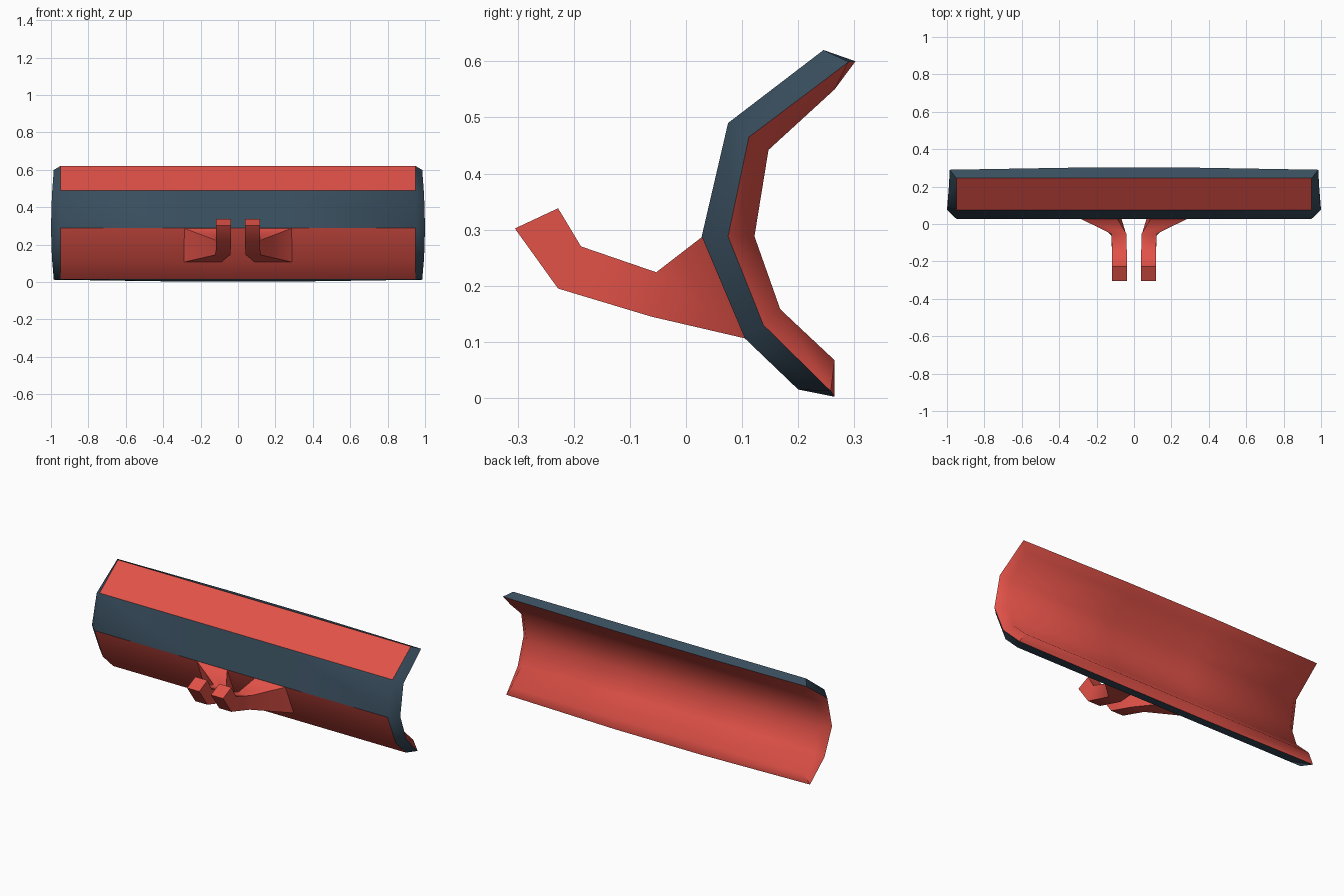
import bpy, bmesh, math

if "Cube" in bpy.data.objects:
    bpy.data.objects.remove(bpy.data.objects["Cube"])


def material(name, rgb):
    m = bpy.data.materials.new(name)
    m.diffuse_color = (*rgb, 1)
    m.use_nodes = True
    m.node_tree.nodes["Principled BSDF"].inputs["Base Color"].default_value = m.diffuse_color
    return m


RED = material("red_paint", (0.76, 0.084, 0.065))
SLATE = material("slate_blue_grey", (0.041, 0.077, 0.113))


def finish(bm, name, angle):
    """Make the object, smooth except on edges sharper than angle."""
    bmesh.ops.recalc_face_normals(bm, faces=bm.faces)
    for f in bm.faces:
        f.smooth = True
    for e in bm.edges:
        if len(e.link_faces) == 2:
            a, b = e.link_faces
            e.smooth = (e.calc_face_angle(0) < math.radians(angle)
                        and a.material_index == b.material_index)
    me = bpy.data.meshes.new(name)
    bm.to_mesh(me)
    bm.free()
    me.materials.append(RED)
    me.materials.append(SLATE)
    ob = bpy.data.objects.new(name, me)
    bpy.context.collection.objects.link(ob)
    return ob


# Curved blade: (y, z) profiles of the outer skin, the rim and the inner skin
outer = [(.245, .62), (.075, .49), (.028, .288), (.105, .106), (.2, .015)]
rim = [(.29, .599), (.112, .465), (.075, .288), (.138, .13), (.258, .012)]
inner = [(.265, .55), (.147, .442), (.122, .288), (.168, .158), (.265, .067)]
rim_x = [.985, .995, 1, .995, .985]
mid_tips = {0: (.302, .6), 4: (.265, .002)}

bm = bmesh.new()
cols_out, cols_in, cols_rim = [], [], []
for i, s in enumerate((-1, -.284, .284, 1)):
    end = i in (0, 3)
    cols_out.append([bm.verts.new((s * .95, *p)) for p in outer])
    cols_in.append([bm.verts.new((s * .95, *p)) for p in inner])
    cols_rim.append({k: bm.verts.new((s * rim_x[k], *(rim[k] if end else mid_tips[k])))
                     for k in (range(5) if end else (0, 4))})


def quad(a, b, c, d, mat):
    bm.faces.new((a, b, c, d)).material_index = mat


for i in range(3):
    for k in range(4):
        for cols, mat in ((cols_out, 1 if k == 1 else 0), (cols_in, 0)):
            quad(cols[i][k], cols[i][k + 1], cols[i + 1][k + 1], cols[i + 1][k], mat)
    # top and bottom edges
    for k in (0, 4):
        for cols, mat in ((cols_out, 1), (cols_in, 0)):
            quad(cols[i][k], cols_rim[i][k], cols_rim[i + 1][k], cols[i + 1][k], mat)
# end chamfers: slate outside, red inside
for i in (0, 3):
    for k in range(4):
        for cols, mat in ((cols_out, 1), (cols_in, 0)):
            quad(cols[i][k], cols_rim[i][k], cols_rim[i][k + 1], cols[i][k + 1], mat)
finish(bm, "plow_blade", 55)

# Mounting arms: stations of (top y, z), (bottom y, z), inner x, outer x
stations = [((-.228, .338), (-.305, .302), .038, .117),
            ((-.187, .27), (-.228, .195), .038, .117),
            ((-.053, .224), (-.062, .145), .04, .12),
            ((.03, .288), (.106, .106), .09, .29)]
for side, label in ((1, "right"), (-1, "left")):
    bm = bmesh.new()
    rings = [[bm.verts.new((side * x, *p)) for x, p in
              ((xi, top), (xo, top), (xo, bot), (xi, bot))]
             for top, bot, xi, xo in stations]
    for a, b in zip(rings, rings[1:]):
        for j in range(4):
            bm.faces.new((a[j], a[(j + 1) % 4], b[(j + 1) % 4], b[j]))
    bm.faces.new(rings[0])
    finish(bm, label + "_mounting_arm", 66)
